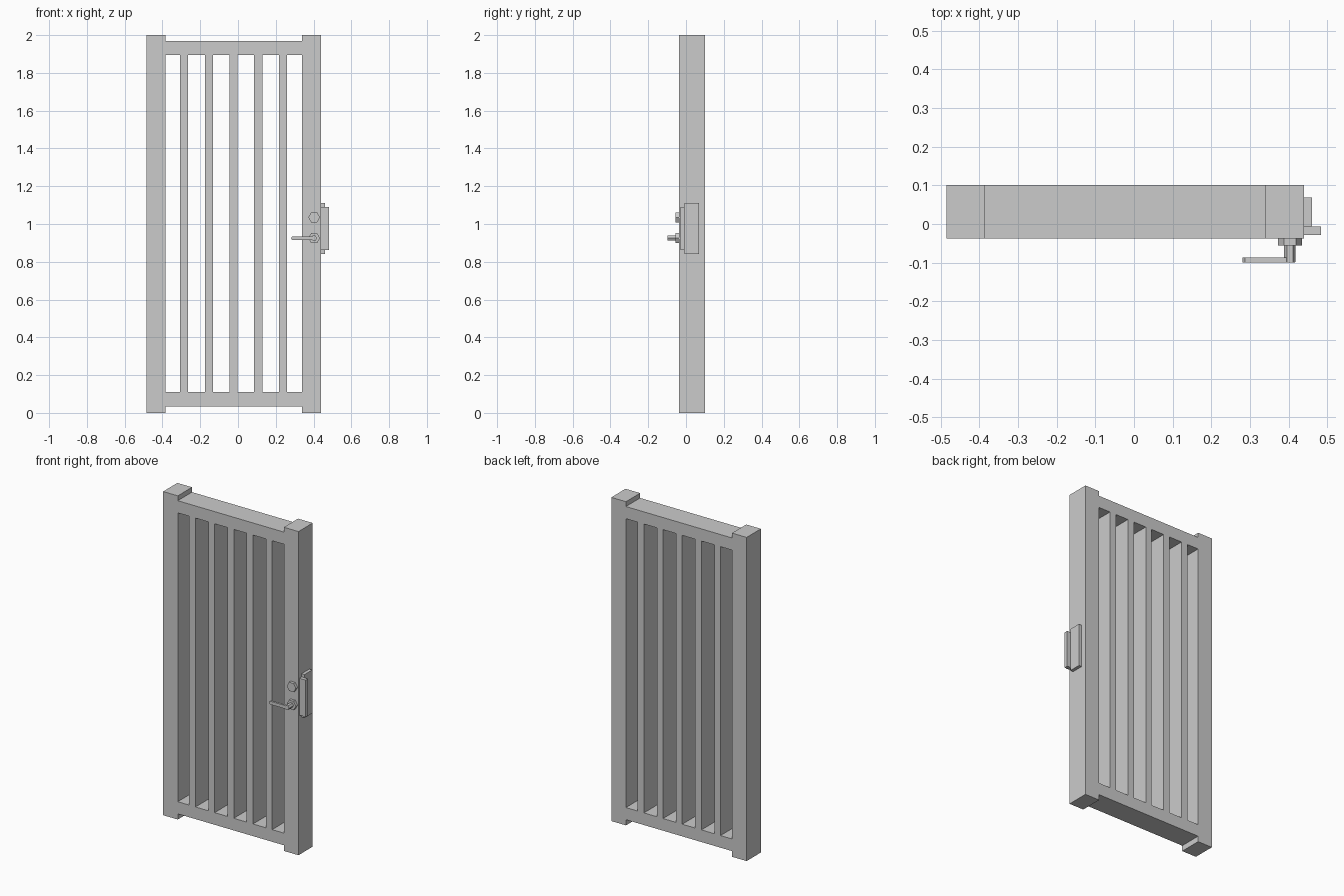
import bpy, bmesh, math
from mathutils import Matrix

if "Cube" in bpy.data.objects:
    bpy.data.objects.remove(bpy.data.objects["Cube"], do_unlink=True)

grey = bpy.data.materials.new("light_grey_metal")
grey.use_nodes = True
GREY = (0.6, 0.6, 0.6, 1)
grey.diffuse_color = GREY
grey.node_tree.nodes["Principled BSDF"].inputs["Base Color"].default_value = GREY


def finish(name, bm):
    bmesh.ops.recalc_face_normals(bm, faces=bm.faces)
    mesh = bpy.data.meshes.new(name)
    bm.to_mesh(mesh)
    bm.free()
    mesh.materials.append(grey)
    ob = bpy.data.objects.new(name, mesh)
    bpy.context.collection.objects.link(ob)
    return ob


def box(name, x, y, z):
    """Box from (min, max) ranges."""
    bm = bmesh.new()
    bmesh.ops.create_cube(bm, size=1)
    for v in bm.verts:
        v.co = [lo + (c + 0.5) * (hi - lo) for c, (lo, hi) in zip(v.co, (x, y, z))]
    return finish(name, bm)


def hex_prism(name, x, z, radius, y):
    """Six-sided prism along y, with corners pointing left and right."""
    bm = bmesh.new()
    bmesh.ops.create_cone(bm, cap_ends=True, segments=6, radius1=radius,
                          radius2=radius, depth=y[1] - y[0])
    spin = Matrix.Rotation(math.pi / 2, 4, "X") @ Matrix.Rotation(math.pi / 2, 4, "Z")
    bmesh.ops.transform(bm, matrix=spin, verts=bm.verts)
    bmesh.ops.translate(bm, vec=(x, sum(y) / 2, z), verts=bm.verts)
    return finish(name, bm)


def lever(name, x, z, half_height, y):
    """Flat bar with half-hexagon ends."""
    bm = bmesh.new()
    h, c = half_height, half_height * 0.58
    outline = [(x[0], 0), (x[0] + c, -h), (x[1] - c, -h),
               (x[1], 0), (x[1] - c, h), (x[0] + c, h)]
    face = bm.faces.new([bm.verts.new((px, y[0], z + pz)) for px, pz in outline])
    new = bmesh.ops.extrude_face_region(bm, geom=[face])["geom"]
    bmesh.ops.translate(bm, vec=(0, y[1] - y[0], 0),
                        verts=[g for g in new if isinstance(g, bmesh.types.BMVert)])
    return finish(name, bm)


# Frame
DEPTH = (-0.038, 0.101)
box("right_post", (-0.485, -0.385), DEPTH, (0, 2))
box("left_post", (0.34, 0.44), DEPTH, (0, 2))
box("bottom_rail", (-0.385, 0.34), DEPTH, (0.035, 0.11))
box("top_rail", (-0.385, 0.34), DEPTH, (1.895, 1.97))

# Vertical slats
for i in range(5):
    x = -0.0235 + (i - 2) * 0.131
    box(f"slat_{i + 1}", (x - 0.0215, x + 0.0215), DEPTH, (0.11, 1.895))

# Lock plate and stop on the closing edge
box("lock_plate", (0.44, 0.46), (-0.007, 0.068), (0.842, 1.11))
box("lock_stop", (0.44, 0.483), (-0.029, -0.007), (0.862, 1.09))

# Keyhole disc, handle disc, stem and lever
for name, z in (("keyhole_disc", 1.035), ("handle_disc", 0.925)):
    hex_prism(name, 0.403, z, 0.031, (-0.055, -0.038))
hex_prism("handle_stem", 0.403, 0.925, 0.015, (-0.098, -0.055))
lever("handle_lever", (0.281, 0.416), 0.925, 0.01, (-0.099, -0.087))
